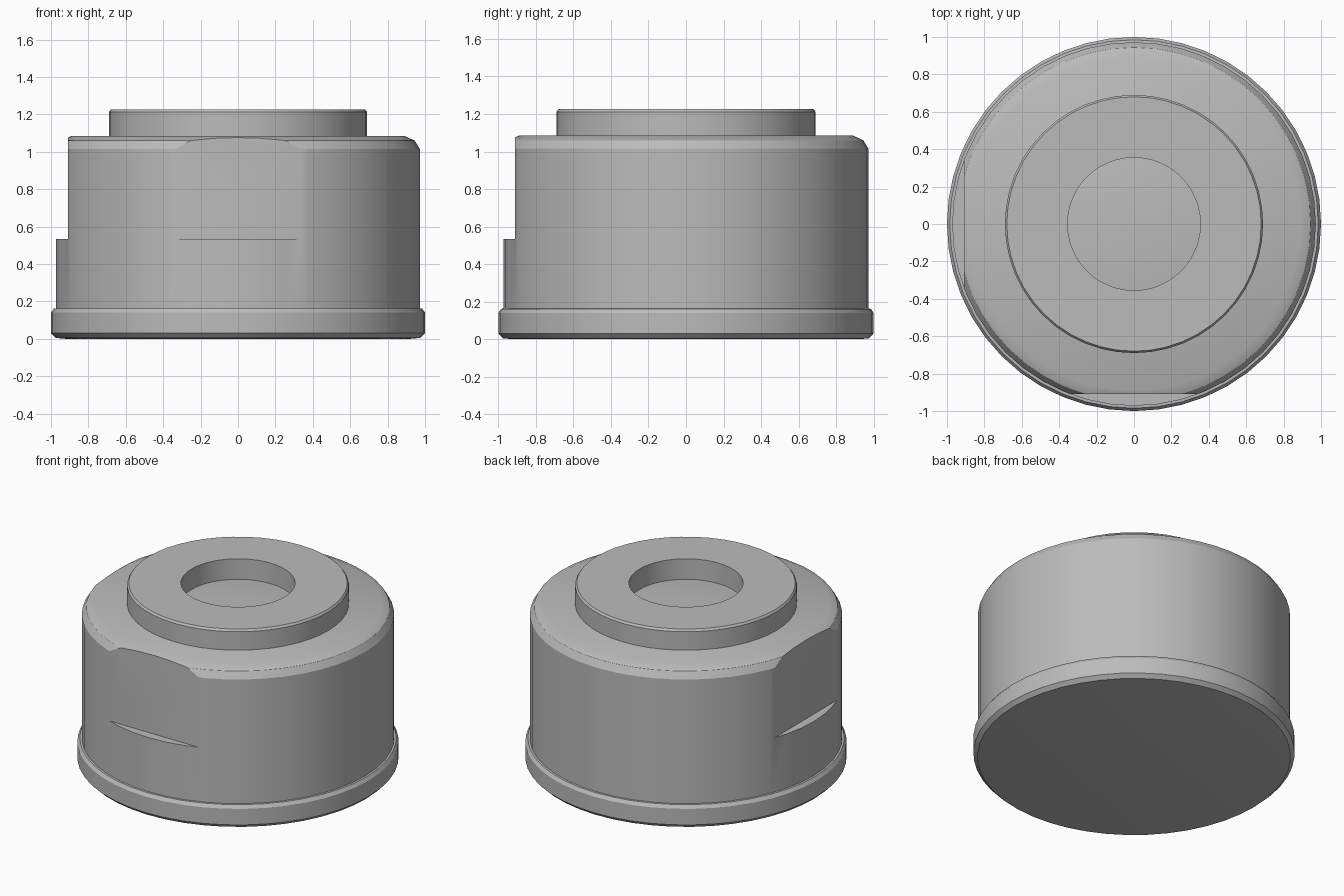
import bpy
import math

cube = bpy.data.objects.get("Cube")
if cube:
    bpy.data.objects.remove(cube, do_unlink=True)

SEGMENTS = 48
FLAT = 0.91      # distance of the machined flats from the axis
LEDGE_Z = 0.535  # height where the flats begin

metal = bpy.data.materials.new("grey metal")
metal.use_nodes = True
grey = (0.5, 0.5, 0.5, 1)
metal.diffuse_color = grey
metal.node_tree.nodes["Principled BSDF"].inputs["Base Color"].default_value = grey


def lathe(name, profile, closed=False):
    """Revolve (radius, height) points, bottom to top, around z."""
    verts, faces = [], []
    for r, z in profile:
        for s in range(SEGMENTS):
            a = math.tau * s / SEGMENTS
            verts.append((r * math.cos(a), r * math.sin(a), z))
    count = len(profile)
    for i in range(count if closed else count - 1):
        low, high = i * SEGMENTS, (i + 1) % count * SEGMENTS
        for s in range(SEGMENTS):
            t = (s + 1) % SEGMENTS
            faces.append((low + s, low + t, high + t, high + s))
    if not closed:
        faces.append(tuple(reversed(range(SEGMENTS))))
        faces.append(tuple(range((count - 1) * SEGMENTS, count * SEGMENTS)))
    mesh = bpy.data.meshes.new(name)
    mesh.from_pydata(verts, [], faces)
    mesh.materials.append(metal)
    obj = bpy.data.objects.new(name, mesh)
    bpy.context.collection.objects.link(obj)
    return obj


def smooth(obj):
    bpy.ops.object.select_all(action="DESELECT")
    obj.select_set(True)
    bpy.context.view_layer.objects.active = obj
    bpy.ops.object.shade_smooth_by_angle(angle=math.radians(25))


# Wide base flange with softened edges
base_flange = lathe("base_flange", [
    (0.92, 0), (0.975, 0.005), (1.0, 0.03), (1.0, 0.14), (0.985, 0.162), (0.95, 0.165)])

# Main drum with a rounded shoulder
body = lathe("body", [
    (0.972, 0.1), (0.972, 1.015), (0.945, 1.06), (0.89, 1.085)])

# Raised ring on top; its bore ends on the drum's top face
top_ring = lathe("top_ring", [
    (0.355, 1.08), (0.69, 1.08), (0.69, 1.212), (0.68, 1.226), (0.355, 1.226)], closed=True)

# Two flats cut into the upper drum, on the front and on the right
for name, direction in (("front_flat_cutter", (0, -1)), ("right_flat_cutter", (-1, 0))):
    bpy.ops.mesh.primitive_cube_add(size=1)
    cutter = bpy.context.object
    cutter.name = name
    across = [0.4 if d else 1.6 for d in direction]
    cutter.scale = (across[0], across[1], 1)
    cutter.location = (direction[0] * (FLAT + 0.2), direction[1] * (FLAT + 0.2), LEDGE_Z + 0.5)
    bpy.context.view_layer.objects.active = body
    cut = body.modifiers.new(name, "BOOLEAN")
    cut.operation = "DIFFERENCE"
    cut.solver = "EXACT"
    cut.object = cutter
    bpy.ops.object.modifier_apply(modifier=cut.name)
    bpy.data.objects.remove(cutter, do_unlink=True)

for part in (base_flange, body, top_ring):
    smooth(part)
